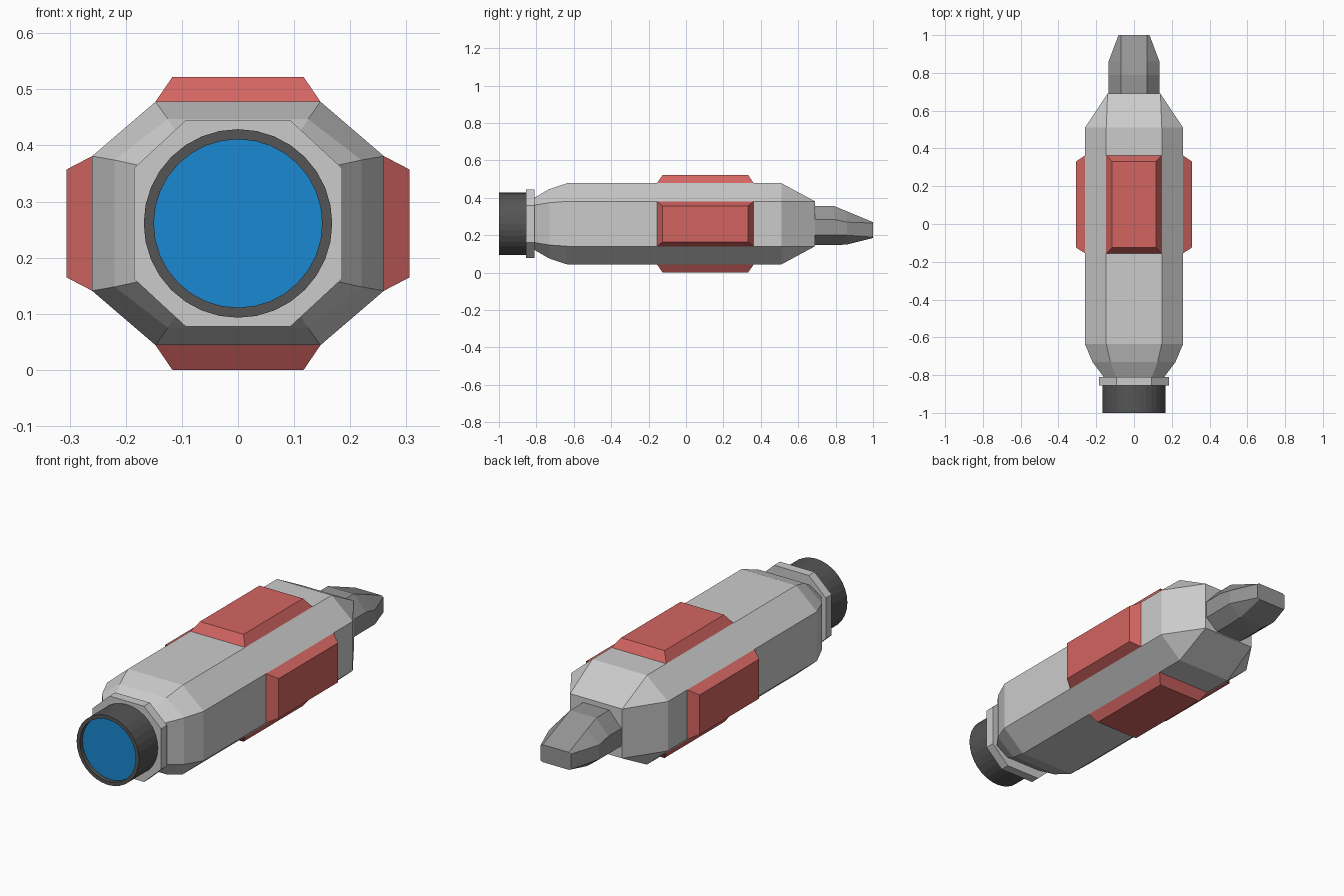
import bpy, bmesh, math
from mathutils import Matrix

if "Cube" in bpy.data.objects:
    bpy.data.objects.remove(bpy.data.objects["Cube"])

ZC = 0.261  # height of the long axis


def make(name, bm, color=None):
    bmesh.ops.recalc_face_normals(bm, faces=bm.faces)
    me = bpy.data.meshes.new(name)
    bm.to_mesh(me)
    bm.free()
    ob = bpy.data.objects.new(name, me)
    bpy.context.collection.objects.link(ob)
    if color:
        mat = bpy.data.materials.new(name + "_colour")
        mat.diffuse_color = (*color, 1)
        mat.use_nodes = True
        mat.node_tree.nodes["Principled BSDF"].inputs["Base Color"].default_value = mat.diffuse_color
        me.materials.append(mat)
    return ob


def loft(name, rings, color=None, cap=True):
    """Skin equal-length rings of points; coincident points are merged."""
    bm = bmesh.new()
    vs = [[bm.verts.new(p) for p in r] for r in rings]
    n = len(vs[0])
    for a, b in zip(vs, vs[1:]):
        for i in range(n):
            bm.faces.new((a[i], a[(i + 1) % n], b[(i + 1) % n], b[i]))
    if cap:
        bm.faces.new(vs[0])
        bm.faces.new(vs[-1])
    bmesh.ops.remove_doubles(bm, verts=bm.verts, dist=1e-4)
    return make(name, bm, color)


def octagon(y, hx, tx, top, up, low, bottom):
    """Eight-sided section: half width, flat half width, then heights from top to bottom."""
    right = [(tx, top), (hx, up), (hx, low), (tx, bottom)]
    pts = right + [(-x, z) for x, z in reversed(right)]
    return [(x, y, z) for x, z in pts]


def even(y, hx, tx, hz, sz):
    return octagon(y, hx, tx, ZC + hz, ZC + sz, ZC - sz, ZC - hz)


def circle(y, r, n=32):
    return [(r * math.cos(2 * math.pi * i / n), y, ZC + r * math.sin(2 * math.pi * i / n))
            for i in range(n)]


# Main housing, tapering to a small octagon in front and a rectangle at the back
loft("housing", [
    even(-0.81, 0.16, 0.095, 0.14, 0.10),
    even(-0.73, 0.22, 0.125, 0.186, 0.113),
    even(-0.635, 0.26, 0.147, 0.217, 0.12),
    even(0.51, 0.26, 0.147, 0.217, 0.12),
    even(0.69, 0.14, 0.14, 0.12, 0.12),
])

# Collar behind the lens barrel
loft("collar", [even(y, 0.185, 0.093, 0.184, 0.099) for y in (-0.855, -0.81)])

# Hollow barrel with a recessed lens
loft("lens_barrel", [circle(-0.85, 0.168), circle(-1.0, 0.168),
                     circle(-1.0, 0.15), circle(-0.98, 0.15)], (0.09, 0.09, 0.09), cap=False)
bm = bmesh.new()
bm.faces.new([bm.verts.new(p) for p in reversed(circle(-0.98, 0.15))])
lens = make("lens", bm, (0.01, 0.25, 0.65))
if lens.data.polygons[0].normal.y > 0:
    lens.data.flip_normals()

# Tail plug
loft("tail", [
    octagon(0.68, 0.135, 0.07, 0.357, 0.285, 0.20, 0.147),
    octagon(0.79, 0.135, 0.07, 0.357, 0.285, 0.20, 0.147),
    octagon(0.86, 0.135, 0.07, 0.328, 0.27, 0.20, 0.15),
    octagon(1.0, 0.082, 0.07, 0.27, 0.265, 0.19, 0.185),
], (0.3, 0.3, 0.3))

# Four bevelled pads around the housing, each turned about the long axis
for k, side in enumerate(("top", "right", "bottom", "left")):
    w, w2, base, out = (0.147, 0.117, 0.217, 0.261) if k % 2 == 0 else (0.12, 0.096, 0.26, 0.306)
    rings = []
    for half, y0, y1, h in ((w, -0.155, 0.362, base), (w2, -0.125, 0.332, out)):
        rings.append([(-half, y0, h), (half, y0, h), (half, y1, h), (-half, y1, h)])
    pad = loft("pad_" + side, rings, (0.65, 0.13, 0.12))
    pad.data.transform(Matrix.Translation((0, 0, ZC)) @ Matrix.Rotation(k * math.pi / 2, 4, 'Y'))
